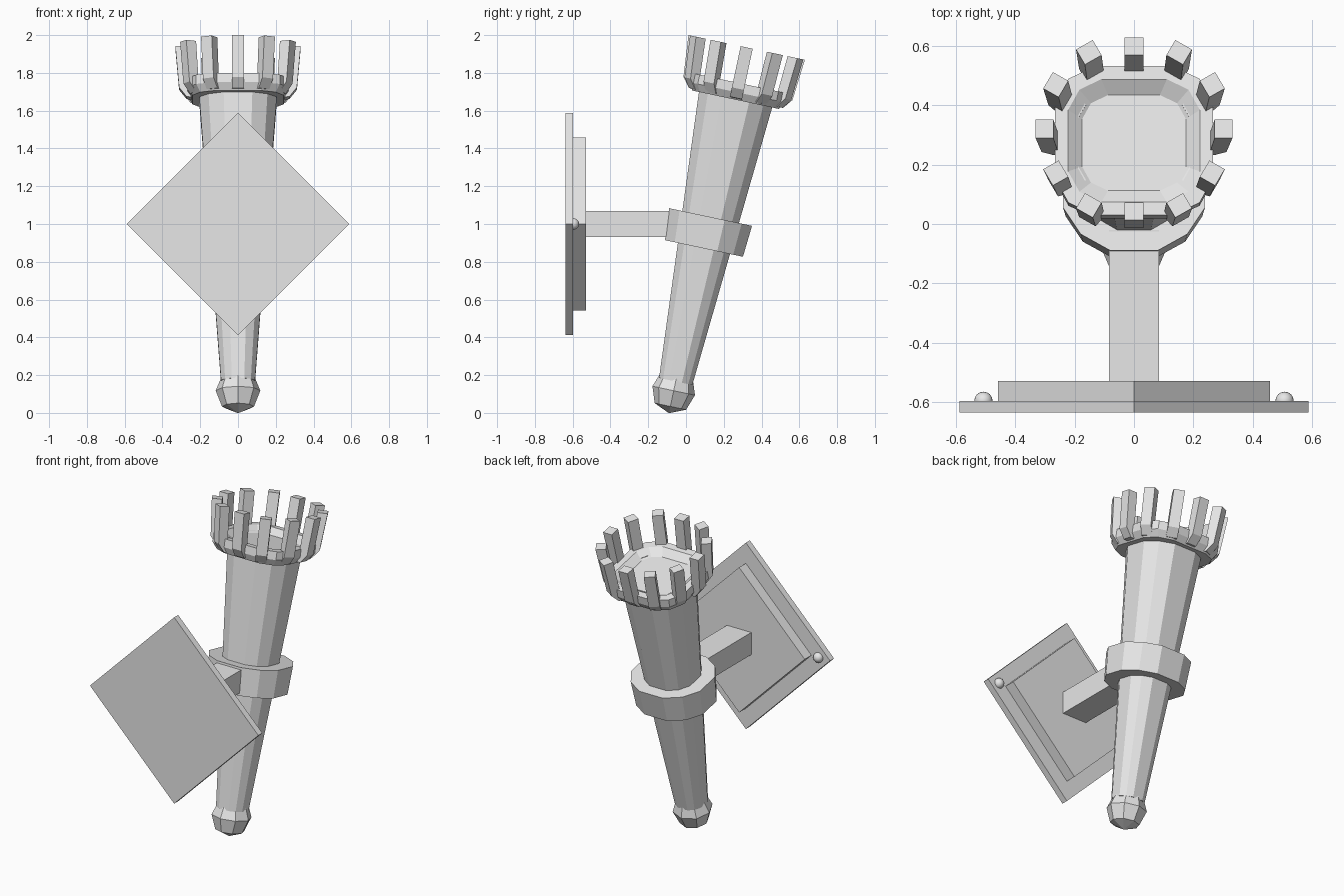
import bpy
import bmesh
from math import cos, sin, pi, radians
from mathutils import Matrix, Vector

default_cube = bpy.data.objects.get("Cube")
if default_cube:
    bpy.data.objects.remove(default_cube, do_unlink=True)

GREY = (0.8, 0.8, 0.8, 1.0)
grey = bpy.data.materials.new("light_grey")
grey.use_nodes = True
grey.diffuse_color = GREY
grey.node_tree.nodes["Principled BSDF"].inputs["Base Color"].default_value = GREY

# The torch leans away from the wall plate
LEAN = Matrix.Translation((0, -0.09, 0)) @ Matrix.Rotation(radians(-12), 4, "X")


def finish(name, bm, matrix=None):
    bmesh.ops.recalc_face_normals(bm, faces=bm.faces)
    mesh = bpy.data.meshes.new(name)
    bm.to_mesh(mesh)
    bm.free()
    mesh.materials.append(grey)
    obj = bpy.data.objects.new(name, mesh)
    if matrix:
        obj.matrix_world = matrix
    bpy.context.collection.objects.link(obj)
    return obj


def octagon():
    return [(cos(i * pi / 4), sin(i * pi / 4)) for i in range(8)]


def rounded_square(flat, corner):
    """Unit square with two-step bevelled corners."""
    points = []
    quarter = [(1, -flat), (1, flat), (corner, corner)]
    for turn in range(4):
        c, s = round(cos(turn * pi / 2)), round(sin(turn * pi / 2))
        points += [(x * c - y * s, x * s + y * c) for x, y in quarter]
    return points


def loft(name, section, rings):
    """Stack scaled copies of a section; each ring is (x size, y size, height)."""
    bm = bmesh.new()
    loops = [[bm.verts.new((x * sx, y * sy, h)) for x, y in section]
             for sx, sy, h in rings]
    n = len(section)
    for low, high in zip(loops, loops[1:]):
        for i in range(n):
            j = (i + 1) % n
            bm.faces.new((low[i], low[j], high[j], high[i]))
    bm.faces.new(loops[0][::-1])
    bm.faces.new(loops[-1])
    return finish(name, bm, LEAN)


def box(name, size, location, turn=0):
    bm = bmesh.new()
    bmesh.ops.create_cube(bm, size=1)
    bmesh.ops.scale(bm, vec=size, verts=bm.verts)
    matrix = Matrix.Translation(location) @ Matrix.Rotation(turn, 4, "Y")
    return finish(name, bm, matrix)


def prong(name, angle, profile, width):
    """Extrude a side profile sideways and turn it about the torch axis."""
    bm = bmesh.new()
    face = bm.faces.new([bm.verts.new((r, -width / 2, h)) for r, h in profile])
    extruded = bmesh.ops.extrude_face_region(bm, geom=[face])["geom"]
    moved = [v for v in extruded if isinstance(v, bmesh.types.BMVert)]
    bmesh.ops.translate(bm, vec=Vector((0, width, 0)), verts=moved)
    return finish(name, bm, LEAN @ Matrix.Rotation(angle, 4, "Z"))


# Handle, pommel and collar
loft("handle", rounded_square(0.37, 0.76), [(0.09, 0.09, 0.17), (0.207, 0.2, 1.72)])
loft("pommel", octagon(), [(0.004, 0.004, 0.0), (0.085, 0.085, 0.035),
                           (0.118, 0.115, 0.12), (0.092, 0.092, 0.185)])
loft("collar", rounded_square(0.34, 0.75), [(0.23, 0.211, 0.89), (0.24, 0.224, 1.06)])

# Fire bowl with a shallow hollow
loft("bowl", rounded_square(0.5, 0.83), [(0.24, 0.235, 1.695), (0.267, 0.257, 1.735),
                                         (0.267, 0.257, 1.785), (0.222, 0.212, 1.785),
                                         (0.175, 0.165, 1.75)])

# Crown of twelve prongs, set further out at the bowl corners
for i in range(12):
    shift = (0.0 if i % 3 else -0.005) + (0.015 if i % 3 else 0.0)
    if i % 6 == 0:
        shift = 0.012
    outline = [(0.19, 1.7), (0.26, 1.705), (0.3, 1.755), (0.32, 1.978),
               (0.26, 1.978), (0.245, 1.77), (0.19, 1.76)]
    prong(f"prong_{i + 1}", i * pi / 6, [(r + shift, h) for r, h in outline], 0.065)

# Wall mount: two diamond plates and an arm
box("wall_plate", (0.832, 0.04, 0.832), (0, -0.617, 1.0), pi / 4)
box("raised_plate", (0.648, 0.07, 0.648), (0, -0.565, 1.0), pi / 4)
box("arm", (0.17, 0.54, 0.14), (0, -0.29, 1.0))

# Rivets at the side corners of the wall plate
for side, x in (("left", 0.508), ("right", -0.508)):
    bm = bmesh.new()
    bmesh.ops.create_uvsphere(bm, u_segments=16, v_segments=10, radius=0.031)
    rivet = finish(f"{side}_rivet", bm, Matrix.Translation((x, -0.597, 1.0)))
    rivet.data.shade_smooth()
